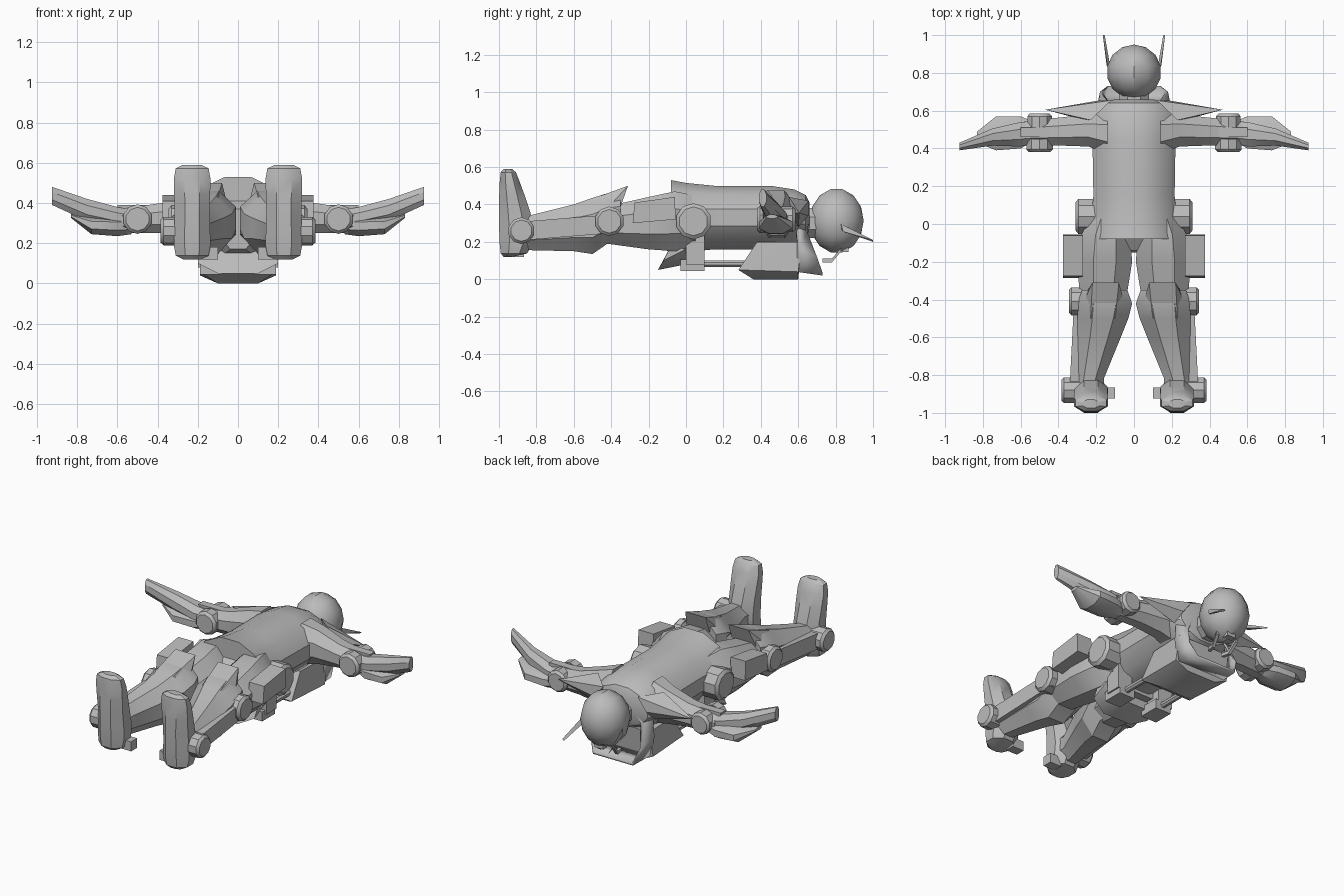
import bpy, bmesh, math
from mathutils import Matrix, Vector

if "Cube" in bpy.data.objects:
    bpy.data.objects.remove(bpy.data.objects["Cube"])

shade = (.5, .5, .5, 1)
grey = bpy.data.materials.new("plain grey")
grey.use_nodes = True
grey.diffuse_color = shade
grey.node_tree.nodes["Principled BSDF"].inputs["Base Color"].default_value = shade
parts = []


def finish(name, bm):
    """Turn a bmesh into a coloured object in the scene."""
    bmesh.ops.recalc_face_normals(bm, faces=bm.faces)
    mesh = bpy.data.meshes.new(name)
    bm.to_mesh(mesh)
    bm.free()
    mesh.materials.append(grey)
    part = bpy.data.objects.new(name, mesh)
    bpy.context.collection.objects.link(part)
    parts.append(part)
    return part


def loft(name, axis, rings, sides=8, flip=1):
    """Skin polygon rings: (position, centre u, centre v, radius u, radius v)."""
    bm = bmesh.new()
    corner = 1 / math.cos(math.pi / sides)
    loops = []
    for along, u, v, radius_u, radius_v in rings:
        loop = []
        for step in range(sides):
            angle = math.tau * (step + .5) / sides
            p = u + radius_u * corner * math.cos(angle)
            q = v + radius_v * corner * math.sin(angle)
            x, y, z = {"x": (along, p, q), "y": (p, along, q), "z": (p, q, along)}[axis]
            loop.append(bm.verts.new((x * flip, y, z)))
        loops.append(loop)
    for low, high in zip(loops, loops[1:]):
        for step in range(sides):
            after = (step + 1) % sides
            bm.faces.new((low[step], low[after], high[after], high[step]))
    bm.faces.new(loops[0])
    bm.faces.new(loops[-1])
    return finish(name, bm)


def hull(name, points, flip=1, both_sides=False):
    """Faceted solid around a few corner points."""
    bm = bmesh.new()
    for x, y, z in points:
        bm.verts.new((x * flip, y, z))
        if both_sides and x:
            bm.verts.new((-x, y, z))
    result = bmesh.ops.convex_hull(bm, input=bm.verts)
    bmesh.ops.delete(bm, geom=result["geom_interior"], context="VERTS")
    bmesh.ops.dissolve_limit(bm, angle_limit=.02, verts=bm.verts, edges=bm.edges)
    return finish(name, bm)


def box(name, low, high, flip=1):
    return hull(name, [(x, y, z) for x in (low[0], high[0])
                       for y in (low[1], high[1]) for z in (low[2], high[2])], flip)


def disc(name, axis, start, end, u, v, radius, flip):
    """Joint disc with a chamfered outer rim."""
    lip = math.copysign(.015, end - start)
    rim = radius * .8
    loft(name, axis, [(start, u, v, radius, radius), (end - lip, u, v, radius, radius),
                      (end, u, v, rim, rim)], 10, flip)


# Torso, pelvis and neck
jacket = [(-.08, .24, .2), (0, .23, .185), (.15, .215, .17), (.45, .22, .17),
          (.58, .22, .15), (.64, .18, .12), (.66, .1, .08)]
loft("jacket", "y", [(y, 0, .33, width, depth) for y, width, depth in jacket], 12)
loft("pelvis", "y", [(-.14, 0, .27, .09, .1), (-.05, 0, .28, .22, .15),
                     (.05, 0, .28, .22, .15)])
loft("neck", "y", [(y, 0, .3, .08, .08) for y in (.62, .72)])
hull("tail_flap", [(.1, -.15, .05), (.2, -.12, .1), (.2, 0, .16), (.12, 0, .08),
                   (.2, -.08, .18)], both_sides=True)

# Back pack and flared collar
hull("back_pack", [(.1, .36, 0), (.1, .6, 0), (.18, .28, .05), (.19, .6, .04),
                   (.18, .62, .2), (.17, .38, .2)], both_sides=True)
half = [((.17, .59, .04), (.14, .73, .02)), ((.2, .6, .17), (.18, .7, .12)),
        ((.19, .6, .28), (.14, .65, .25)), ((.14, .61, .4), (.09, .66, .35))]
mirrored = [[(-x, y, z) for x, y, z in pair] for pair in reversed(half)]
bm = bmesh.new()
columns = [[bm.verts.new(point) for point in pair] for pair in mirrored + half]
for (low, high), (next_low, next_high) in zip(columns, columns[1:]):
    bm.faces.new((low, next_low, next_high, high))
collar = finish("collar", bm)
collar.modifiers.new("thickness", "SOLIDIFY").thickness = .015

# Head, with its crown pointing along y
bm = bmesh.new()
placing = (Matrix.Translation((0, .805, .313)) @ Matrix.Diagonal((.145, .145, .173, 1))
           @ Matrix.Rotation(math.pi / 2, 4, "X"))
bmesh.ops.create_uvsphere(bm, u_segments=12, v_segments=7, radius=1, matrix=placing)
finish("head", bm)
box("head_plate", (-.03, .83, .145), (.03, .87, .2))

for flip, side in ((1, "left_"), (-1, "right_")):
    # Horn and bent breathing tube
    hull(side + "horn", [(.125, .83, .265), (.145, .84, .255), (.14, .83, .295),
                         (.155, 1, .2), (.165, 1, .21)], flip)
    bends = [Vector(point) for point in ((.05, .73, .1), (.06, .78, .1), (.07, .83, .16))]
    for label, start, end in zip(("lower_", "upper_"), bends, bends[1:]):
        hull(side + label + "breathing_tube",
             [end_point + Vector((across, 0, up)) for end_point in (start, end)
              for across in (-.01, .01) for up in (-.01, .01)], flip)

    # Arm
    hull(side + "shoulder_flap", [(.12, .655, .42), (.18, .655, .34), (.47, .605, .355),
                                  (.3, .56, .35), (.23, .55, .44), (.2, .6, .28)], flip)
    loft(side + "upper_arm", "x", [
        (.14, .48, .345, .11, .13), (.24, .495, .34, .085, .105),
        (.38, .49, .325, .075, .075), (.58, .48, .31, .065, .06)], flip=flip)
    loft(side + "forearm_blade", "x", [
        (.53, .48, .32, .05, .045), (.6, .475, .33, .065, .05),
        (.75, .46, .365, .045, .055), (.925, .41, .435, .02, .045)], flip=flip)
    loft(side + "forearm_guard", "x", [
        (.53, .49, .285, .05, .04), (.6, .485, .285, .085, .05),
        (.73, .48, .29, .09, .045), (.83, .46, .335, .03, .01)], flip=flip)
    disc(side + "elbow_disc_front", "y", .45, .38, .5, .32, .07, flip)
    disc(side + "elbow_disc_back", "y", .5, .585, .5, .32, .065, flip)
    box(side + "elbow_strap", (.43, .46, .33), (.6, .51, .39), flip)

    # Hip gear
    disc(side + "hip_disc", "x", .18, .31, .04, .31, .092, flip)
    box(side + "hip_strap", (.1, 0, .08), (.2, .1, .25), flip)
    box(side + "strap_block", (.08, -.03, .045), (.19, .1, .105), flip)
    loft(side + "pack_tube", "y", [(y, .135, .083, .018, .018) for y in (.09, .52)],
         flip=flip)
    hull(side + "thigh_pouch", [(x, y, z) for x in (.27, .375) for y, z in (
        (-.285, .3), (-.275, .41), (-.06, .44), (-.055, .32))], flip)

    # Leg
    loft(side + "thigh", "y", [
        (.04, .13, .31, .1, .14), (-.06, .15, .31, .13, .16),
        (-.2, .155, .3, .145, .14), (-.42, .165, .29, .12, .1)], flip=flip)
    hull(side + "knee_guard", [(x, y, z) for y, z, inner, outer in (
        (-.31, .5, .08, .22), (-.36, .36, .08, .25),
        (-.42, .38, .05, .27), (-.5, .43, .1, .23)) for x in (inner, outer)], flip)
    loft(side + "shin", "y", [
        (-.35, .155, .34, .12, .12), (-.42, .155, .325, .145, .135),
        (-.5, .165, .285, .135, .15), (-.6, .185, .275, .115, .125),
        (-.82, .235, .25, .075, .095), (-.9, .235, .25, .08, .09)], flip=flip)
    loft(side + "calf_rail", "y", [(-.36, .285, .3, .03, .05),
                                   (-.85, .31, .26, .03, .05)], 4, flip)
    disc(side + "knee_disc", "x", .24, .345, -.41, .31, .075, flip)
    disc(side + "ankle_disc", "x", .28, .385, -.88, .26, .068, flip)
    box(side + "ankle_block", (.1, -.925, .12), (.18, -.865, .18), flip)

    # Boot, stacked from heel to toe with a narrow waist
    boot = []
    steps = 8
    for step in range(steps + 1):
        angle = math.pi * step / steps
        full = math.sqrt(abs(math.sin(angle)))
        z = .355 - .235 * math.cos(angle)
        sole = -1 + .025 * (1 - full)
        instep = -.93 + full * (.13 - .3 * max(0, z - .25))
        width = .045 + .06 * full - .018 * full ** 8
        boot.append((z, .228, (sole + instep) / 2, width, (instep - sole) / 2))
    loft(side + "boot", "z", boot, flip=flip)

# Smooth the curved runs and keep hard edges
bpy.ops.object.select_all(action="DESELECT")
for part in parts:
    part.select_set(True)
bpy.context.view_layer.objects.active = parts[0]
bpy.ops.object.shade_smooth_by_angle(angle=math.radians(30))
